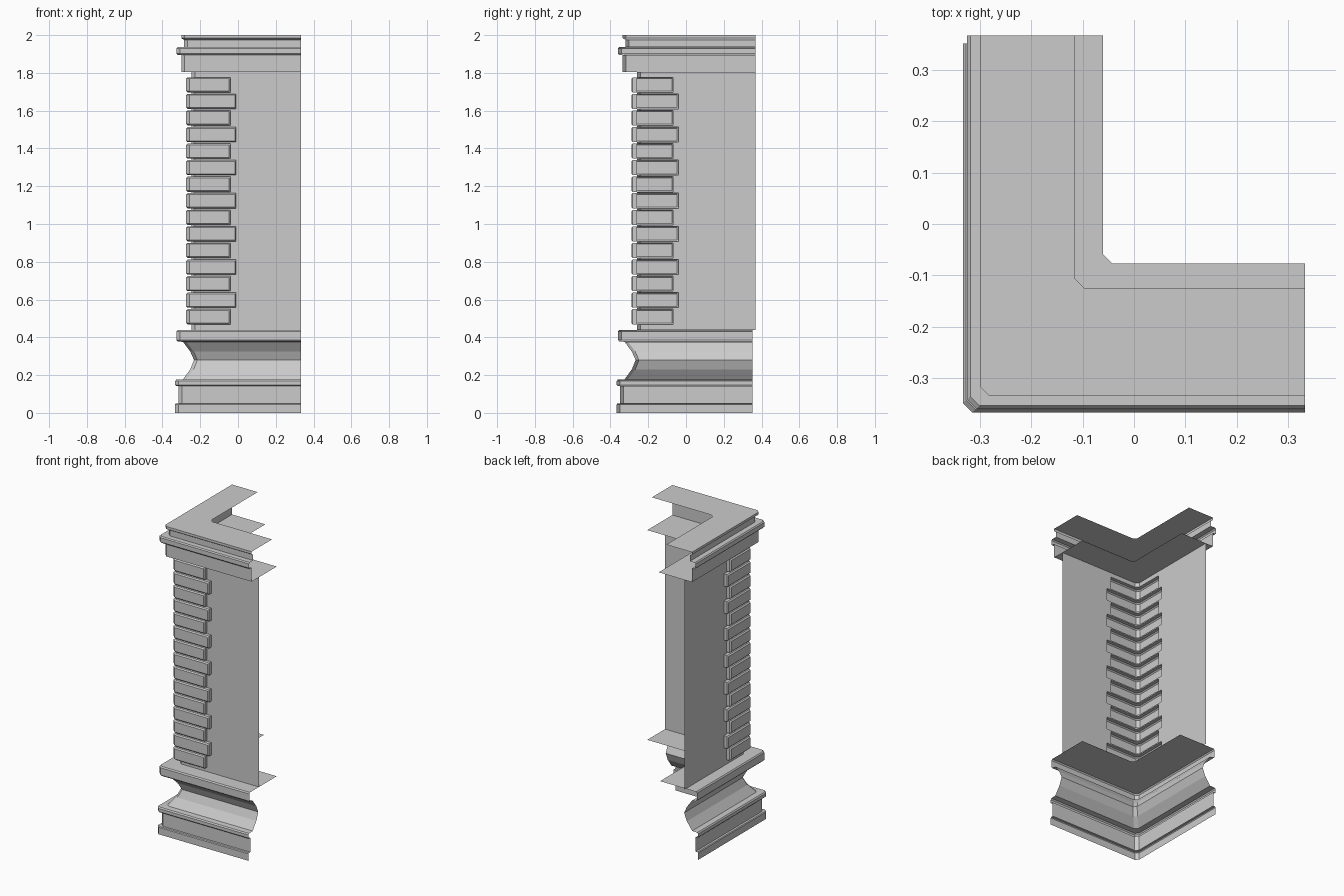
import bpy
import bmesh

cube = bpy.data.objects.get("Cube")
if cube:
    bpy.data.objects.remove(cube, do_unlink=True)

stone = bpy.data.materials.new("grey_stone")
stone.use_nodes = True
GREY = (0.6, 0.6, 0.6, 1)
stone.diffuse_color = GREY
stone.node_tree.nodes["Principled BSDF"].inputs["Base Color"].default_value = GREY

CUT = 0.018      # chamfer of the vertical corner
END_X = 0.333    # where the front arm stops


def loft(name, sections):
    """Skin a stack of equal-length open outlines, listed from bottom to top."""
    bm = bmesh.new()
    rows = [[bm.verts.new(p) for p in s] for s in sections]
    for a, b in zip(rows, rows[1:]):
        for i in range(len(a) - 1):
            bm.faces.new((a[i], b[i], b[i + 1], a[i + 1]))
    bmesh.ops.remove_doubles(bm, verts=bm.verts, dist=0.0001)
    bmesh.ops.dissolve_limit(bm, angle_limit=0.01, verts=bm.verts, edges=bm.edges)
    mesh = bpy.data.meshes.new(name)
    bm.to_mesh(mesh)
    bm.free()
    mesh.materials.append(stone)
    obj = bpy.data.objects.new(name, mesh)
    bpy.context.collection.objects.link(obj)
    return obj


def moulding(name, corner, end_y, profile):
    """Sweep a profile of (inset, height, extra y inset) round the corner."""
    sections = []
    for inset, z, extra in profile:
        x, y = corner[0] + inset, corner[1] + inset + extra
        sections.append([(END_X, y, z), (x + CUT, y, z), (x, y + CUT, z), (x, end_y, z)])
    return loft(name, sections)


# Base: plinth, hollow moulding and ledge
moulding("base_moulding", (-0.333, -0.367), 0.352, [
    (0, 0, 0), (0, 0.045, 0), (0.004, 0.05, 0), (0.018, 0.05, 0),
    (0.018, 0.143, 0), (0.004, 0.143, 0), (0, 0.148, 0), (0, 0.168, 0),
    (0.006, 0.176, 0), (0.042, 0.178, 0),
    (0.08, 0.23, 0), (0.1, 0.28, 0), (0.08, 0.325, 0), (0.042, 0.376, 0),
    (0.014, 0.378, 0), (0.008, 0.385, 0), (0.008, 0.432, 0),
    (0.014, 0.44, 0), (0.273, 0.44, 0.017)])

# Cornice: underside, frieze, rim and lid
moulding("cornice", (-0.325, -0.36), 0.367, [
    (0.265, 1.805, 0.018), (0.025, 1.805, 0), (0.025, 1.895, 0),
    (0.006, 1.895, 0), (0, 1.902, 0), (0, 1.93, 0), (0.006, 1.937, 0),
    (0.04, 1.937, 0), (0.04, 1.975, 0), (0.03, 1.98, 0),
    (0.025, 1.984, 0), (0.025, 2, 0), (0.21, 2, 0.025)])

# Wall with the corner blocks raised out of it
WALL_X, WALL_Y, WALL_END_Y = -0.245, -0.26, 0.367
DEPTH, BEVEL = 0.029, 0.007
NARROW, WIDE = (-0.04, -0.068), (-0.01, -0.04)


def wall_outline(z, edge, side, face):
    """Outline at one height; side and face are the block depths at its edge and front."""
    ex, ey = edge
    x, y = WALL_X - face, WALL_Y - face
    return [(p, q, z) for p, q in (
        (END_X, WALL_Y), (ex, WALL_Y), (ex, WALL_Y - side), (ex - BEVEL, y),
        (x + CUT, y), (x, y + CUT),
        (x, ey - BEVEL), (WALL_X - side, ey), (WALL_X, ey), (WALL_X, WALL_END_Y))]


BLOCKS, PITCH, HEIGHT, FIRST = 15, 0.0877, 0.08, 0.469
shallow = DEPTH - BEVEL
outlines = [wall_outline(0.44, NARROW, 0, 0)]
for i in range(BLOCKS):
    edge = WIDE if i % 2 else NARROW
    low = FIRST + i * PITCH
    high = low + HEIGHT
    for z, side, face in ((low, 0, 0), (low, shallow, shallow),
                          (low + BEVEL, shallow, DEPTH), (high - BEVEL, shallow, DEPTH),
                          (high, shallow, shallow), (high, 0, 0)):
        outlines.append(wall_outline(z, edge, side, face))
outlines.append(wall_outline(1.805, NARROW, 0, 0))
loft("wall_with_corner_blocks", outlines)
